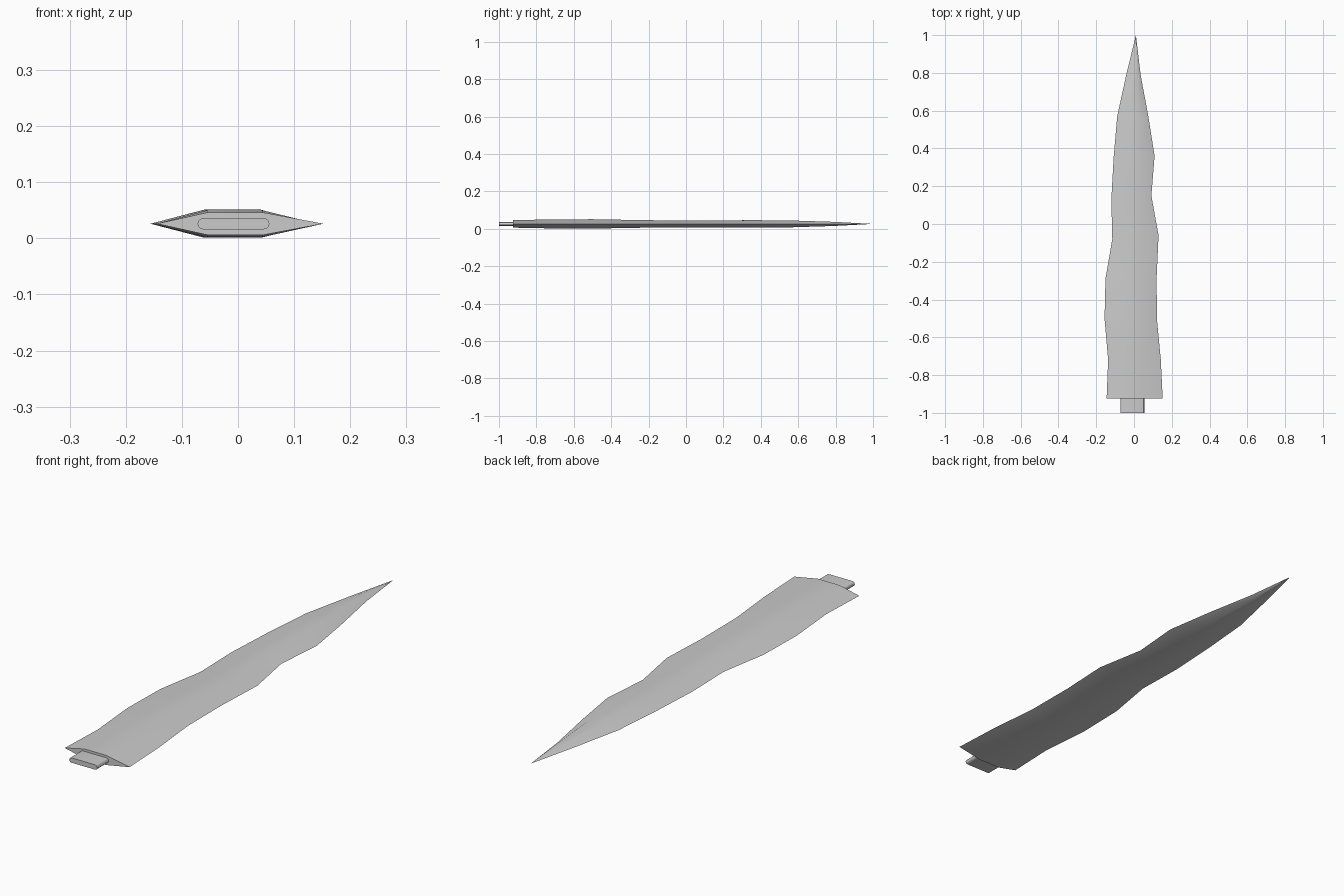
import bpy, bmesh, math

if "Cube" in bpy.data.objects:
    bpy.data.objects.remove(bpy.data.objects["Cube"])

steel = bpy.data.materials.new("grey steel")
steel.diffuse_color = (0.6, 0.6, 0.6, 1)
steel.use_nodes = True
steel.node_tree.nodes["Principled BSDF"].inputs["Base Color"].default_value = steel.diffuse_color
MID = 0.026


def loft(name, rings, tip=None):
    """Skin a list of matching closed rings; close with caps or a tip point."""
    bm = bmesh.new()
    rows = [[bm.verts.new(p) for p in ring] for ring in rings]
    n = len(rows[0])
    for a, b in zip(rows, rows[1:]):
        for i in range(n):
            j = (i + 1) % n
            bm.faces.new((a[i], a[j], b[j], b[i]))
    bm.faces.new(rows[0][::-1])
    if tip:
        t = bm.verts.new(tip)
        for i in range(n):
            bm.faces.new((rows[-1][i], rows[-1][(i + 1) % n], t))
    else:
        bm.faces.new(rows[-1])
    bmesh.ops.recalc_face_normals(bm, faces=bm.faces)
    mesh = bpy.data.meshes.new(name)
    bm.to_mesh(mesh)
    bm.free()
    mesh.materials.append(steel)
    ob = bpy.data.objects.new(name, mesh)
    bpy.context.collection.objects.link(ob)
    bpy.context.view_layer.objects.active = ob
    ob.select_set(True)
    bpy.ops.object.shade_smooth_by_angle(angle=math.radians(30))
    ob.select_set(False)
    return ob


# Blade stations: left y, left x, right y, right x, ridge left, ridge right, half thickness
stations = [
    (-0.925, -0.145, -0.925, 0.152, -0.055, 0.045, 0.020),
    (-0.72, -0.137, -0.72, 0.142, -0.055, 0.043, 0.024),
    (-0.50, -0.156, -0.50, 0.121, -0.060, 0.041, 0.025),
    (-0.29, -0.151, -0.28, 0.120, -0.055, 0.041, 0.021),
    (-0.08, -0.115, -0.06, 0.130, -0.045, 0.041, 0.018),
    (0.13, -0.120, 0.15, 0.092, -0.042, 0.040, 0.018),
    (0.35, -0.108, 0.36, 0.109, -0.036, 0.038, 0.020),
    (0.57, -0.089, 0.57, 0.076, -0.028, 0.032, 0.018),
    (0.79, -0.041, 0.79, 0.035, -0.012, 0.019, 0.011),
]
rings = []
for ly, lx, ry, rx, a, b, h in stations:
    rings.append([(lx, ly, MID), (a, ly, MID + h), (b, ry, MID + h),
                  (rx, ry, MID), (b, ry, MID - h), (a, ly, MID - h)])
loft("blade", rings, tip=(0.01, 1.0, MID))

# Tang: rounded slot section running into the blade base
R, CX, HALF = 0.010, -0.008, 0.054
section = []
for side, start in ((1, -90), (-1, 90)):
    for k in range(7):
        t = math.radians(start + 30 * k)
        section.append((CX + side * HALF + R * math.cos(t), MID + R * math.sin(t)))
loft("tang", [[(x, y, z) for x, z in section] for y in (-1.0, -0.90)])
